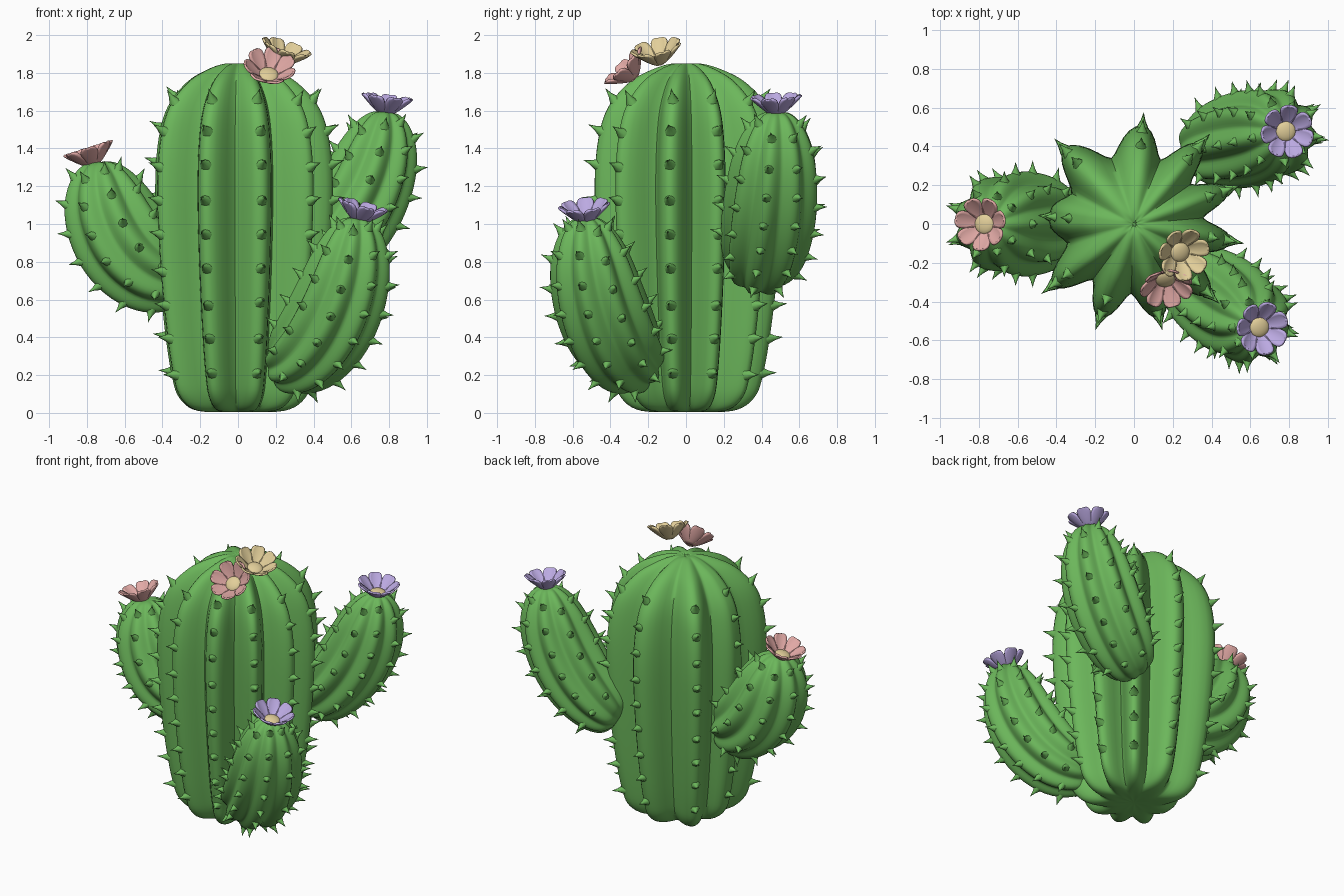
import bpy, bmesh, math
from mathutils import Vector, Matrix

if "Cube" in bpy.data.objects:
    bpy.data.objects.remove(bpy.data.objects["Cube"])


def material(name, rgb):
    m = bpy.data.materials.new(name)
    m.use_nodes = True
    m.diffuse_color = (*rgb, 1)
    bsdf = m.node_tree.nodes["Principled BSDF"]
    bsdf.inputs["Base Color"].default_value = (*rgb, 1)
    bsdf.inputs["Roughness"].default_value = 0.7
    return m


GREEN = material("cactus green", (0.15, 0.475, 0.105))
PINK = material("petal pink", (0.76, 0.40, 0.38))
PURPLE = material("petal purple", (0.50, 0.40, 0.76))
YELLOW = material("pale yellow", (0.76, 0.62, 0.32))


def finish(bm, name, mat, angle=60):
    bmesh.ops.recalc_face_normals(bm, faces=bm.faces)
    mesh = bpy.data.meshes.new(name)
    bm.to_mesh(mesh)
    bm.free()
    mesh.materials.append(mat)
    obj = bpy.data.objects.new(name, mesh)
    bpy.context.collection.objects.link(obj)
    bpy.ops.object.select_all(action='DESELECT')
    obj.select_set(True)
    bpy.context.view_layer.objects.active = obj
    bpy.ops.object.shade_smooth_by_angle(angle=math.radians(angle))
    return obj


def bridge(bm, rings):
    """Skin a list of closed vertex rings."""
    for a, b in zip(rings, rings[1:]):
        n = len(a)
        for i in range(n):
            bm.faces.new((a[i], a[(i + 1) % n], b[(i + 1) % n], b[i]))


def spline(points, u):
    """Smooth curve through the points, u from 0 to 1."""
    n = len(points) - 1
    i = min(int(u * n), n - 1)
    t = u * n - i
    a, b, c, d = (Vector(points[max(0, min(n, i + k))]) for k in (-1, 0, 1, 2))
    return (2 * b + (c - a) * t + (2 * a - 5 * b + 4 * c - d) * t ** 2
            + (3 * b - a - 3 * c + d) * t ** 3) / 2


def bezier(p, t):
    s = 1 - t
    return s**3 * p[0] + 3*s*s*t * p[1] + 3*s*t*t * p[2] + t**3 * p[3]


def thorn(bm, base, direction, size):
    """Flared thorn standing on a rib."""
    place = Matrix.Translation(base) @ direction.to_track_quat('Z', 'Y').to_matrix().to_4x4()
    rings = []
    for h, r in ((-0.2, 0.46), (0.08, 0.33), (0.42, 0.17), (1, 0.01)):
        rings.append([bm.verts.new(place @ Vector((r * size * math.cos(k * math.pi / 4),
                                                   r * size * math.sin(k * math.pi / 4),
                                                   h * size))) for k in range(8)])
    bridge(bm, rings)


def stem(name, path, profile, ribs, valley, side, spacing, size, reach, thorn_end, rings):
    """Ribbed stem along a path, with rows of thorns on its ribs."""
    count = len(ribs)

    def point(u, i, f):
        t, r = spline(profile, u)
        t = max(0, min(1, t))
        lo, hi = max(0, t - 0.01), min(1, t + 0.01)
        tangent = (bezier(path, hi) - bezier(path, lo)).normalized()
        up = tangent.cross(side)
        gap = (ribs[(i + 1) % count] - ribs[i]) % 360
        angle = math.radians(ribs[i] + gap * f)
        radial = side * math.cos(angle) + up * math.sin(angle)
        crest = (0.5 + 0.5 * math.cos(2 * math.pi * f)) ** 0.8
        length = reach[i] * (1 - f) + reach[(i + 1) % count] * f
        return bezier(path, t) + radial * max(r, 0.004) * (valley + (length - valley) * crest), radial

    bm = bmesh.new()
    steps = 12
    loops = [[bm.verts.new(point(k / rings, i, j / steps)[0])
              for i in range(count) for j in range(steps)] for k in range(rings + 1)]
    bridge(bm, loops)
    bm.faces.new(loops[0])
    bm.faces.new(loops[-1])
    finish(bm, name, GREEN)

    # Thorns, evenly spaced along each rib
    bm = bmesh.new()
    for i in range(count):
        travelled = -0.3 * spacing
        last = point(0.1, i, 0)[0]
        for k in range(1, 161):
            u = 0.1 + (thorn_end - 0.1) * k / 160
            here, radial = point(u, i, 0)
            travelled += (here - last).length
            along = (here - last).normalized()
            last = here
            if travelled >= spacing:
                travelled -= spacing
                normal = (radial - along * radial.dot(along)).normalized()
                thorn(bm, here, normal + along * 0.25, size)
    finish(bm, name + "_thorns", GREEN)


def flower(name, centre, facing, mat, turn=0, petals=7):
    """Cupped ring of petals around a domed heart."""
    place = (Matrix.Translation(centre)
             @ Vector(facing).to_track_quat('Z', 'Y').to_matrix().to_4x4())
    bm = bmesh.new()
    for p in range(petals):
        spin = place @ Matrix.Rotation(turn + p * 2 * math.pi / petals, 4, 'Z')
        rows = []
        for k in range(9):
            s = 1 - (1 - k / 8) ** 1.6
            half = 0.062 * (0.3 + 0.7 * s) * math.sqrt(max(0.004, 1 - s ** 5))
            rows.append([bm.verts.new(spin @ Vector((
                0.02 + 0.115 * s, half * j / 3,
                0.095 * s ** 1.2 + 0.3 * half * (j / 3) ** 2))) for j in range(-3, 4)])
        for a, b in zip(rows, rows[1:]):
            for j in range(6):
                bm.faces.new((a[j], a[j + 1], b[j + 1], b[j]))
    obj = finish(bm, name + "_petals", mat)
    thick = obj.modifiers.new("thickness", 'SOLIDIFY')
    thick.thickness = 0.012
    thick.offset = 0

    bm = bmesh.new()
    bmesh.ops.create_uvsphere(bm, u_segments=16, v_segments=10, radius=0.054,
                              matrix=place @ Matrix.Translation((0, 0, 0.02))
                              @ Matrix.Diagonal((1, 1, 0.4, 1)))
    finish(bm, name + "_heart", YELLOW)


# Main trunk, with slightly uneven ribs that reach furthest on the diagonals
HEIGHT = 1.85
trunk_path = [Vector((0, 0, HEIGHT * k / 3)) for k in range(4)]
trunk_profile = [(z / HEIGHT, r) for z, r in (
    (0.01, 0.01), (0.01, 0.24), (0.08, 0.355), (0.22, 0.405), (0.5, 0.45), (0.85, 0.485),
    (1.2, 0.5), (1.45, 0.48), (1.62, 0.425), (1.75, 0.31), (1.82, 0.18), (1.85, 0.07), (1.84, 0.0))]
stem("trunk", trunk_path, trunk_profile,
     [-143, -110, -75, -43, -10, 20, 50, 85, 133, 175], 0.72, Vector((1, 0, 0)), 0.185, 0.07,
     [1.06, 1.03, 1, 1.07, 1.02, 1.04, 1.08, 1.02, 1.07, 0.87], 0.77, 60)

# Three curved arms with blunt tips: path and girth
arm_profile = [(0, 0.0), (0.01, 0.09), (0.07, 0.165), (0.22, 0.225), (0.42, 0.255), (0.62, 0.255),
               (0.8, 0.225), (0.92, 0.165), (0.985, 0.085), (0.995, 0.0)]
arms = {
    "right_arm": (1.06, (-0.28, 0, 0.70), (-0.51, 0, 0.72), (-0.71, 0, 0.94), (-0.735, 0, 1.335)),
    "back_left_arm": (0.98, (0.28, 0.37, 0.72), (0.51, 0.43, 0.86), (0.745, 0.47, 1.18),
                      (0.78, 0.48, 1.6)),
    "front_left_arm": (0.97, (0.2, -0.22, 0.25), (0.41, -0.36, 0.26), (0.61, -0.51, 0.6),
                       (0.63, -0.53, 1.04)),
}
for name, (girth, *pts) in arms.items():
    path = [Vector(p) for p in pts]
    way = path[3] - path[0]
    side = Vector((-way.y, way.x, 0)).normalized()
    stem(name, path, [(t, r * girth) for t, r in arm_profile], [40 * k + 10 for k in range(9)],
         0.84, side, 0.16, 0.06, [1] * 9, 0.86, 44)

# Flowers on the arm tips and the crown
flower("right_arm_flower", (-0.765, 0, 1.31), (-0.3, 0, 0.93), PINK)
flower("back_left_arm_flower", (0.78, 0.48, 1.58), (0.12, -0.05, 0.97), PURPLE, 0.3)
flower("front_left_arm_flower", (0.64, -0.53, 1.01), (0.25, -0.1, 0.93), PURPLE, 0.1)
flower("crown_yellow_flower", (0.23, -0.14, 1.85), (0.3, -0.2, 0.9), YELLOW, 0.2)
flower("crown_pink_flower", (0.16, -0.27, 1.775), (0.1, -0.7, 0.7), PINK, 0.4)
